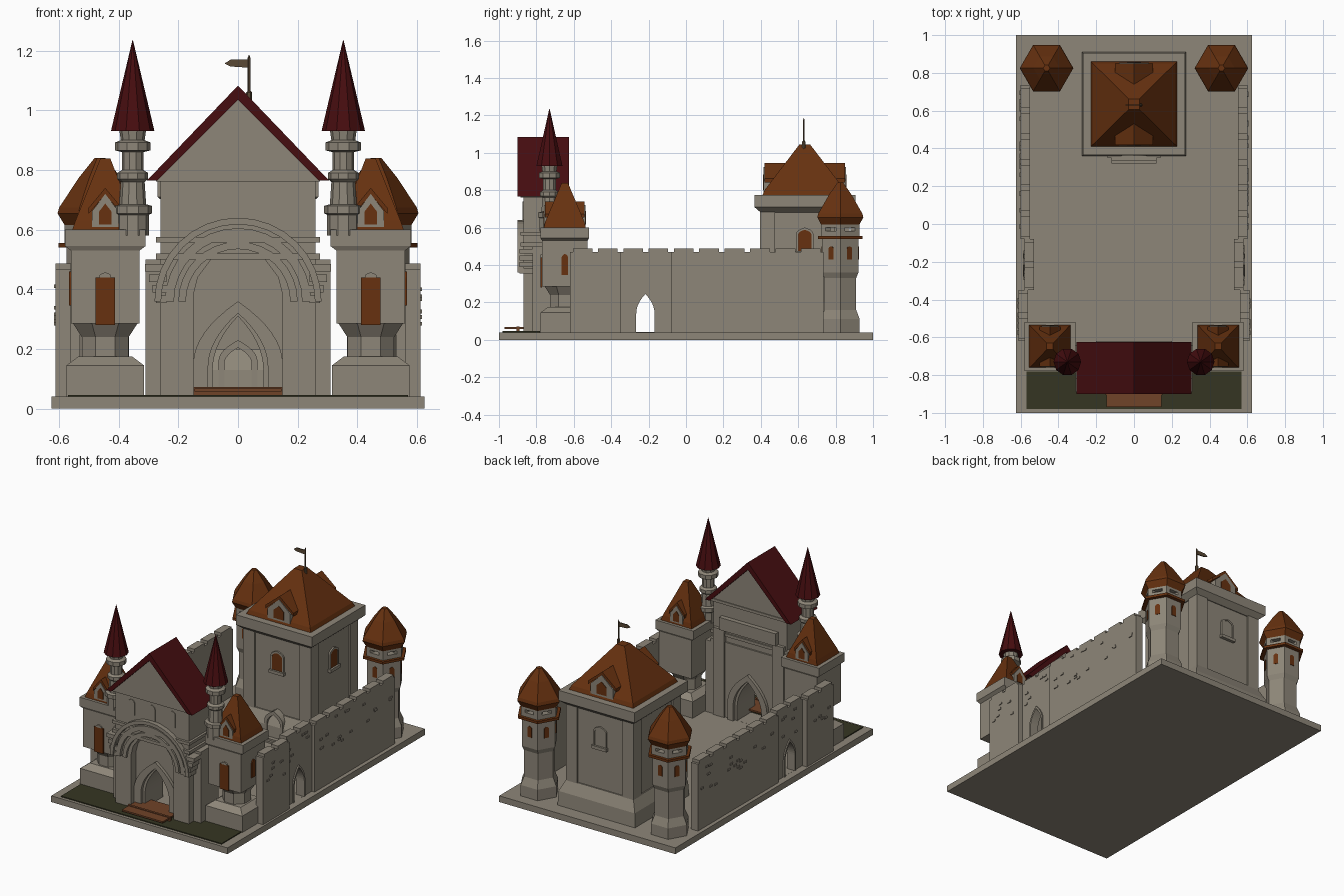
import bpy, bmesh, math, random

if "Cube" in bpy.data.objects:
    bpy.data.objects.remove(bpy.data.objects["Cube"])
random.seed(4)

def mat(name, r, g, b):
    m = bpy.data.materials.new(name)
    m.diffuse_color = (r, g, b, 1)
    m.use_nodes = True
    m.node_tree.nodes["Principled BSDF"].inputs["Base Color"].default_value = m.diffuse_color
    return m

STONE = mat("stone", 0.27, 0.24, 0.19)
BROWN = mat("brown_tile", 0.135, 0.031, 0.005)
RED = mat("red_tile", 0.062, 0.004, 0.005)
MOSS = mat("moat_green", 0.036, 0.036, 0.016)
PLANK = mat("plank", 0.16, 0.056, 0.021)
FLAG = mat("flag_metal", 0.10, 0.065, 0.035)

def make(name, verts, faces, m):
    me = bpy.data.meshes.new(name)
    me.from_pydata(verts, [], faces)
    bm = bmesh.new()
    bm.from_mesh(me)
    bmesh.ops.recalc_face_normals(bm, faces=bm.faces)
    bm.to_mesh(me)
    bm.free()
    me.materials.append(m)
    o = bpy.data.objects.new(name, me)
    bpy.context.collection.objects.link(o)
    return o

def skin(name, rings, m):
    n = len(rings[0])
    faces = [tuple(range(n)), tuple(range((len(rings) - 1) * n, len(rings) * n))]
    for k in range(len(rings) - 1):
        for i in range(n):
            j = (i + 1) % n
            faces.append((k * n + i, k * n + j, k * n + n + j, k * n + n + i))
    return make(name, [v for r in rings for v in r], faces, m)

def box(name, x0, x1, y0, y1, z0, z1, m=STONE):
    return skin(name, [[(x0, y0, z), (x1, y0, z), (x1, y1, z), (x0, y1, z)] for z in (z0, z1)], m)

def tiers(name, cx, cy, prof, m=STONE):
    """Stacked rectangles: (half x, half y, z)."""
    return skin(name, [[(cx + a * hx, cy + b * hy, z) for a, b in ((-1, -1), (1, -1), (1, 1), (-1, 1))]
                       for hx, hy, z in prof], m)

def lathe(name, cx, cy, n, prof, m=STONE, rot=0.0):
    """Stacked n-gons: (radius, z)."""
    return skin(name, [[(cx + r * math.cos(rot + math.tau * i / n), cy + r * math.sin(rot + math.tau * i / n), z)
                        for i in range(n)] for r, z in prof], m)

def prism(name, pts, a, b, m=STONE, axis='y'):
    return skin(name, [[(p, t, z) if axis == 'y' else (t, p, z) for p, z in pts] for t in (a, b)], m)

def arch(c, hw, z0, zs, zt, power=2.0, n=8):
    side = [(hw * (1 - (i / n) ** power), zs + (zt - zs) * i / n) for i in range(n)]
    return ([(c - hw, z0), (c + hw, z0)] + [(c + x, z) for x, z in side] + [(c, zt)]
            + [(c - x, z) for x, z in reversed(side)])

def frame(name, outer, inner, a, b):
    """Moulding between two arch outlines, open at the foot."""
    return prism(name, outer[1:] + outer[:1] + inner[:1] + inner[:0:-1], a, b)

def cut(target, cutter):
    cutter.hide_render = True
    cutter.display_type = 'WIRE'
    md = target.modifiers.new("opening", 'BOOLEAN')
    md.object = cutter
    md.solver = 'EXACT'

def dormers(name, cx, y0, y1, w, z0, zt):
    """One house-shaped prism through the roof gives a front and a back dormer."""
    h = zt - z0
    prism(name + "_wall", [(cx - w, z0), (cx + w, z0), (cx + w, z0 + .45 * h), (cx, zt - .01), (cx - w, z0 + .45 * h)], y0, y1)
    e = z0 + .38 * h
    prism(name + "_roof", [(cx - w * 1.25, e), (cx, zt - .012), (cx + w * 1.25, e), (cx + w * 1.25, e + .02),
                           (cx, zt + .01), (cx - w * 1.25, e + .02)], y0 + .004, y1 - .004, BROWN)
    v = w * .45
    for y in (y0 - .003, y1 - .003):
        prism(name + "_shutter", [(cx - v, z0 + .1 * h), (cx + v, z0 + .1 * h), (cx + v, z0 + .45 * h),
                                  (cx, z0 + .66 * h), (cx - v, z0 + .45 * h)], y, y + .006, BROWN)

# Ground
box("base", -.625, .625, -1, 1, 0, .04)
box("moat", -.57, .57, -.98, -.78, .04, .046, MOSS)
box("drawbridge", -.145, .145, -.97, -.76, .058, .068, PLANK)
box("drawbridge_lip", -.15, .15, -.905, -.89, .046, .072, PLANK)

# Gatehouse
passage = prism("passage_cutter", arch(0, .085, .0405, .13, .31), -1, -.5)
lower = box("gatehouse_lower", -.31, .31, -.82, -.64, .04, .5)
cut(lower, passage)
frame("front_gate_moulding", arch(0, .15, .041, .15, .36), arch(0, .1, .041, .14, .32), -.84, -.815)
frame("rear_gate_moulding", arch(0, .14, .041, .15, .36), arch(0, .1, .041, .14, .32), -.645, -.62)
box("gatehouse_upper", -.26, .26, -.87, -.65, .5, .78)
for s in (-1, 1):
    prism("gate_pier", [(s * .15, .04), (s * .26, .04), (s * .26, .5), (s * .09, .5), (s * .135, .44), (s * .15, .38)], -.87, -.815)
    prism("rear_pier", [(s * .17, .04), (s * .25, .04), (s * .25, .6), (s * .17, .6)], -.65, -.63)
    for i in range(4):   # stepped corbels
        box("corbel", s * .24, s * (.275 + .012 * i), -.89, -.8, .355 + .035 * i, .38 + .035 * i)
box("lower_band", -.275, .275, -.885, -.64, .5, .52)
box("upper_band", -.275, .275, -.885, -.64, .557, .576)
box("cornice", -.275, .275, -.885, -.635, .762, .78)
box("rear_ledge", -.2, .2, -.66, -.62, .6, .68)
for x in (-.145, 0, .145):
    prism("gatehouse_window", arch(x, .022, .64, .715, .74, 3), -.875, -.868)
for r, w, y in ((.28, .022, -.9), (.245, .03, -.89), (.2, .025, -.885)):   # arched ribs
    arc = [math.pi * i / 16 for i in range(17)]
    prism("arch_rib", [(r * math.cos(a), .36 + r * math.sin(a)) for a in arc]
          + [((r - w) * math.cos(a), .36 + (r - w) * math.sin(a)) for a in reversed(arc)], y, -.865)
prism("gable", [(-.275, .78), (.275, .78), (0, 1.045)], -.885, -.64)
prism("gatehouse_roof", [(-.305, .765), (-.27, .765), (0, 1.035), (.27, .765), (.305, .765), (0, 1.083)], -.9, -.626, RED)

for s in (-1, 1):
    # Square front tower
    cx, cy = s * .445, -.648
    tiers("tower_base", cx, cy, [(.13, .13, .04), (.13, .13, .145), (.09, .09, .175)])
    lathe("tower_waist", cx, cy, 8, [(.085, .15), (.085, .24), (.12, .29)], rot=math.pi / 8)
    tiers("tower_body", cx, cy, [(.115, .122, .285), (.115, .122, .53), (.135, .13, .545), (.135, .13, .6)])
    tiers("tower_roof", cx, cy, [(.11, .112, .6), (.1, .105, .63), (.017, .017, .838)], BROWN)
    dormers("tower_dormer", cx, -.758, -.538, .045, .605, .73)
    box("tower_shutter", cx - .032, cx + .032, cy - .13, cy - .121, .28, .44, BROWN)
    prism("shutter_cap", arch(cx, .02, .44, .445, .457), cy - .13, cy - .121)
    xw = s * .563
    prism("tower_side_window", arch(cy, .018, .345, .43, .46, 3), xw - .004, xw + .004, BROWN, 'x')

    # Slim turret with red spire
    lathe("turret", s * .353, -.73, 10, [(.055, .58), (.055, .65), (.064, .655), (.064, .68), (.045, .685), (.04, .76),
          (.052, .77), (.052, .79), (.036, .8), (.036, .86), (.06, .866), (.06, .892), (.04, .9), (.045, .935)])
    lathe("turret_spire", s * .353, -.73, 10, [(.073, .93), (.001, 1.235)], RED)

    # Curtain wall in three runs, side gate in the middle run
    side_gate = prism("side_gate_cutter", arch(-.217, .049, .0405, .14, .245), s * .4, s * .8, STONE, 'x')
    for y0, y1, xo in ((-.62, -.35, .612), (-.35, -.08, .58), (-.08, .735, .6)):
        run = box("curtain_wall", s * (xo - .05), s * xo, y0, y1, .04, .468)
        if xo == .58:
            cut(run, side_gate)
            outer = arch(-.217, .06, .041, .145, .262)
            inner = arch(-.217, .049, .041, .14, .245)
            prism("side_gate_moulding", outer[1:] + outer[:1] + inner[:1] + inner[:0:-1],
                  s * .575, s * .588, STONE, 'x')
        n = round((y1 - y0) / .135)
        step = (y1 - y0) / n
        for i in range(n):
            box("merlon", s * (xo - .05), s * xo, y0 + i * step + .015, y0 + (i + 1) * step - .015, .467, .487)
        for i in range(n * 3):   # proud stones
            y, z = random.uniform(y0 + .02, y1 - .05), random.uniform(.26, .44)
            box("proud_stone", s * (xo - .01), s * (xo + .005), y, y + .025, z, z + .012)

    # Hexagonal rear tower
    hx, hy = s * .463, .825
    lathe("rear_tower", hx, hy, 6, [(.12, .04), (.12, .11), (.098, .16), (.098, .33), (.112, .36), (.112, .54)])
    lathe("rear_tower_ring", hx, hy, 6, [(.138, .54), (.138, .556)], BROWN)
    lathe("belfry_lower", hx, hy, 6, [(.118, .556), (.118, .582)])
    lathe("belfry_upper", hx, hy, 6, [(.118, .6), (.118, .63)])
    lathe("rear_tower_roof", hx, hy, 6, [(.118, .615), (.142, .655), (.136, .675), (.07, .775), (.018, .84)], BROWN)
    for i in range(6):
        a = math.tau * i / 6
        px, py = hx + .09 * math.cos(a), hy + .09 * math.sin(a)
        lathe("belfry_post", px, py, 6, [(.028, .58), (.028, .602)])
        w = prism("rear_tower_window", arch(0, .015, .43, .485, .5, 3), -.1, -.094, BROWN)
        w.location = (hx, hy, 0)
        w.rotation_euler.z = a

# Keep
ky = .635
tiers("keep_base", 0, ky, [(.275, .275, .04), (.27, .27, .13), (.238, .238, .2)])
tiers("keep_body", 0, ky, [(.23, .23, .19), (.23, .23, .7)])
tiers("keep_parapet", 0, ky, [(.235, .235, .68), (.27, .27, .71), (.27, .27, .775)])
for a in (-1, 1):
    for b in (-1, 1):
        tiers("keep_corner", a * .2, ky + b * .2, [(.04, .04, .18), (.04, .04, .7)])
tiers("keep_roof", 0, ky, [(.228, .225, .775), (.218, .215, .8), (.028, .028, 1.045)], BROWN)
dormers("keep_dormer", 0, .415, .855, .08, .785, .935)
for i in range(4):
    w = prism("keep_window", arch(0, .036, .475, .555, .588, 3), -.237, -.229, STONE if i == 2 else BROWN)
    f = frame("keep_window_frame", arch(0, .046, .475, .56, .6, 3), arch(0, .036, .475, .555, .588, 3), -.24, -.228)
    sill = box("keep_window_sill", -.052, .052, -.25, -.228, .455, .475)
    for o in (w, f, sill):
        o.location.y = ky
        o.rotation_euler.z = i * math.pi / 2
frame("keep_door_moulding", arch(0, .065, .05, .16, .23), arch(0, .046, .05, .15, .205), .36, .41)
box("keep_porch", -.14, .14, .35, .41, .04, .06)
for i in range(2):
    box("keep_step", -.12, .12, .32 + .015 * i, .36, .04 + .01 * i, .05 + .01 * i)

# Flag
lathe("flag_pole", .037, .63, 6, [(.01, 1.0), (.01, 1.06), (.005, 1.065), (.005, 1.175), (.001, 1.185)], FLAG)
prism("flag", [(.037, 1.143), (.037, 1.17), (-.025, 1.17), (-.045, 1.157), (-.025, 1.147)], .627, .633, FLAG)
